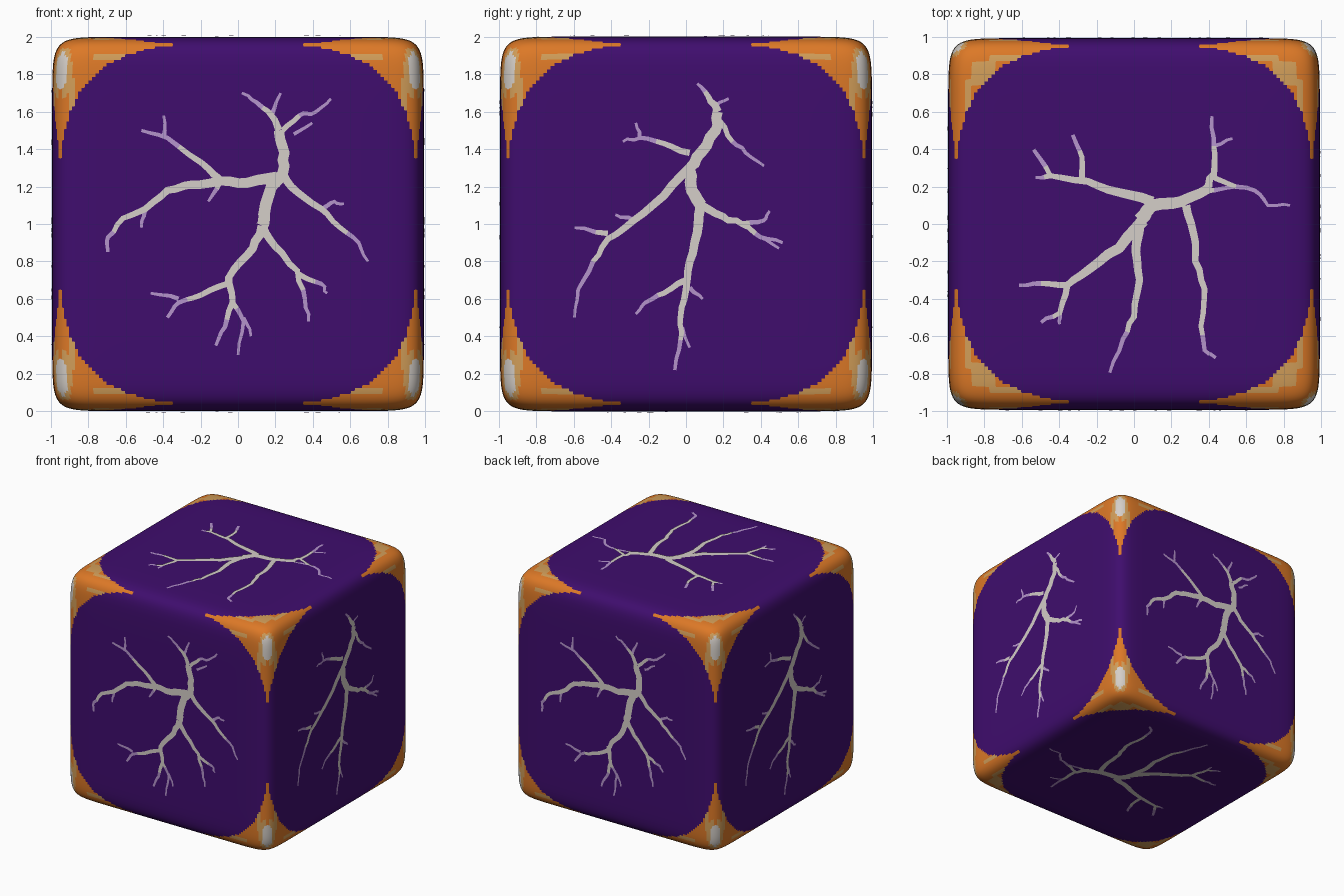
import bpy, bmesh, random
from mathutils import Vector

random.seed(4)
N = 16            # squareness of the rounded cube
GRID = 104        # cells along each cube face
SIZE = Vector((0.993, 0.993, 1.0))


def material(name, color):
    m = bpy.data.materials.new(name)
    m.diffuse_color = (*color, 1)
    return m


purple = material("deep purple", (0.050, 0.004, 0.155))
orange = material("orange", (0.72, 0.19, 0.02))
tan = material("tan", (0.64, 0.34, 0.10))
pale = material("pale grey", (0.66, 0.62, 0.58))
lilac = material("lilac", (0.46, 0.30, 0.60))

X, Y, Z = Vector((1, 0, 0)), Vector((0, 1, 0)), Vector((0, 0, 1))
# side name: (across, up, outward)
SIDES = {"front": (X, Z, -Y), "right": (Y, Z, X), "back": (-X, Z, Y),
         "left": (-Y, Z, -X), "top": (X, Y, Z), "bottom": (X, -Y, -Z)}


def to_world(p):
    return Vector(a * b for a, b in zip(p, SIZE)) + Z


def finish(name, bm, mats):
    me = bpy.data.meshes.new(name)
    bm.to_mesh(me)
    bm.free()
    for m in mats:
        me.materials.append(m)
    ob = bpy.data.objects.new(name, me)
    bpy.context.collection.objects.link(ob)
    return ob


def corner_color(a, b, side):
    """Panel, or painted corner: 0 purple, 1 orange, 2 tan, 3 pale."""
    if (a / 0.962) ** 3.4 + (b / 0.962) ** 3.4 < 1:
        return 0
    hi, lo = max(a, b), min(a, b)
    if side not in ("top", "bottom"):
        # worn oval on the upright edges next to each corner
        oval = ((a - 0.95) / 0.035) ** 2 + ((b - 0.83) / 0.10) ** 2
        if oval < 1:
            return 3
        if oval < 2.6 and a < 0.95:
            return 2
    elif lo > 0.935:
        return 3
    elif lo > 0.74 and hi < 0.87:
        return 2
    if 0.875 < hi < 0.91 and 0.52 < lo < 0.78:
        return 2
    return 1


# Rounded cube body: six grids pushed onto a rounded cube
bm = bmesh.new()
for side, (u, v, out) in SIDES.items():
    rows = []
    for j in range(GRID + 1):
        row = []
        for i in range(GRID + 1):
            s, t = 2 * i / GRID - 1, 2 * j / GRID - 1
            k = (abs(s) ** N + abs(t) ** N + 1) ** (-1 / N)
            row.append((bm.verts.new(to_world((u * s + v * t + out) * k)), s * k, t * k))
        rows.append(row)
    for j in range(GRID):
        for i in range(GRID):
            c = (rows[j][i], rows[j][i + 1], rows[j + 1][i + 1], rows[j + 1][i])
            f = bm.faces.new([q[0] for q in c])
            f.smooth = True
            f.material_index = corner_color(abs(sum(q[1] for q in c)) / 4,
                                            abs(sum(q[2] for q in c)) / 4, side)
bmesh.ops.remove_doubles(bm, verts=bm.verts, dist=0.0002)
finish("cube_body", bm, [purple, orange, tan, pale])

# Branch patterns: (start width, end width, path across one side)
bold_a = [
    (.055, .065, [(.22, .5), (.25, .38), (.24, .27), (.18, .2), (.14, .05), (.13, -.01)]),
    (.060, .018, [(.21, .25), (.05, .22), (-.1, .23), (-.25, .21), (-.38, .18), (-.5, .08),
                  (-.62, .03), (-.7, -.07), (-.7, -.15)]),
    (.040, .016, [(-.1, .24), (-.2, .33), (-.38, .46), (-.52, .5)]),
    (.050, .018, [(.13, -.01), (.08, -.13), (-.02, -.24), (-.06, -.32), (-.2, -.38),
                  (-.32, -.42), (-.38, -.5)]),
    (.045, .016, [(.13, -.01), (.2, -.12), (.32, -.25), (.36, -.4), (.38, -.52)]),
    (.045, .014, [(.24, .27), (.32, .17), (.45, .08), (.55, -.02), (.65, -.1), (.7, -.2)]),
    (.040, .016, [(-.05, -.28), (-.03, -.42), (-.07, -.55), (-.12, -.65)]),
]
twigs_a = [
    (.025, .014, [(-.4, .46), (-.4, .58)]), (.030, .014, [(-.1, .22), (-.16, .12)]),
    (.025, .014, [(-.5, .08), (-.52, -.02)]), (.025, .014, [(-.32, -.4), (-.47, -.37)]),
    (.028, .014, [(-.03, -.42), (.03, -.52), (0, -.7)]), (.02, .014, [(.03, -.5), (.07, -.6)]),
    (.030, .014, [(.33, -.27), (.45, -.32), (.48, -.37)]),
    (.025, .014, [(.45, .08), (.52, .12), (.57, .11)]),
    (.040, .014, [(.22, .5), (.18, .58), (.1, .65), (.02, .7)]),
    (.026, .014, [(.18, .58), (.23, .7)]), (.02, .014, [(.3, .48), (.4, .54)]),
    (.030, .014, [(.24, .5), (.33, .58), (.42, .6), (.5, .67)]),
]
bold_b = [
    (.055, .065, [(.17, .6), (.16, .5), (.08, .38), (.02, .3), (.03, .18), (.08, .1)]),
    (.055, .018, [(.08, .1), (.06, -.05), (.02, -.2), (0, -.35), (-.03, -.5), (-.03, -.62),
                  (-.06, -.78)]),
    (.050, .014, [(.02, .3), (-.12, .15), (-.28, .02), (-.42, -.08), (-.5, -.2),
                  (-.58, -.35), (-.6, -.5)]),
    (.045, .016, [(.08, .1), (.2, .04), (.3, 0), (.4, -.07), (.52, -.1)]),
]
twigs_b = [
    (.045, .014, [(.17, .6), (.12, .68), (.06, .75)]), (.02, .014, [(.16, .63), (.23, .67)]),
    (.030, .014, [(.18, .55), (.25, .44), (.32, .38), (.42, .31)]),
    (.035, .014, [(.02, .38), (-.12, .43), (-.25, .46), (-.34, .44)]),
    (.022, .014, [(-.25, .46), (-.27, .54)]), (.030, .014, [(-.42, -.05), (-.6, -.02)]),
    (.025, .014, [(-.28, .02), (-.38, .05)]), (.02, .014, [(.4, -.07), (.5, -.13)]),
    (.028, .014, [(.3, 0), (.42, .02), (.45, .07)]), (.02, .014, [(-.02, -.55), (.02, -.66)]),
    (.035, .014, [(0, -.3), (-.12, -.37), (-.22, -.42), (-.27, -.48)]),
    (.025, .014, [(.02, -.34), (.09, -.4)]),
]
bold_c = [
    (.050, .075, [(.4, .19), (.25, .12), (.1, .1), (.03, .02)]),
    (.055, .020, [(.1, .12), (-.08, .17), (-.25, .23), (-.45, .26), (-.54, .4)]),
    (.065, .018, [(.05, .02), (-.08, -.13), (-.25, -.25), (-.36, -.33), (-.4, -.48), (-.5, -.53)]),
    (.055, .016, [(.03, 0), (.01, -.15), (.03, -.3), (0, -.5), (-.06, -.62), (-.13, -.8)]),
    (.045, .018, [(.28, .1), (.32, -.05), (.33, -.2), (.38, -.35), (.36, -.55), (.38, -.68),
                  (.44, -.72)]),
    (.045, .018, [(.38, .18), (.43, .27), (.43, .42), (.42, .58)]),
]
twigs_c = [
    (.035, .020, [(-.28, .22), (-.28, .36), (-.33, .48)]), (.03, .014, [(-.45, .26), (-.53, .25)]),
    (.035, .018, [(-.36, -.33), (-.5, -.32), (-.62, -.33)]),
    (.025, .014, [(-.4, -.48), (-.4, -.54)]), (.022, .014, [(.43, .42), (.53, .46)]),
    (.030, .014, [(.42, .26), (.5, .22), (.65, .18), (.72, .1), (.84, .1)]),
    (.030, .016, [(.38, .18), (.55, .2)]),
]


def ribbon(bm, frame, w0, w1, path):
    """Thin tapering strip that follows the bulged side."""
    u, v, out = frame
    pts = [Vector(path[0])]
    for a, b in zip(path, path[1:]):
        for k in (1, 2, 3):
            p = Vector(a).lerp(Vector(b), k / 3)
            if k < 3:
                p += Vector((random.uniform(-.007, .007), random.uniform(-.007, .007)))
            pts.append(p)
    last, prev = len(pts) - 1, None
    for i, p in enumerate(pts):
        d = (pts[min(i + 1, last)] - pts[max(i - 1, 0)]).normalized()
        w = w0 + (w1 - w0) * i / last
        pair = []
        for s in (1, -1):
            q = p + Vector((d.y, -d.x)) * s * w / 2
            h = (1 - abs(q.x) ** N - abs(q.y) ** N) ** (1 / N)
            h += 0.006 if w > 0.024 else 0.004
            pair.append(bm.verts.new(to_world(u * q.x + v * q.y + out * h)))
        if prev:
            f = bm.faces.new((prev[0], pair[0], pair[1], prev[1]))
            f.material_index = 0 if w > 0.024 else 1
        prev = pair


# Branch inlays on all six sides, opposite sides share a pattern
A, B, C = bold_a + twigs_a, bold_b + twigs_b, bold_c + twigs_c
for side, tree in zip(SIDES, (A, B, A, B, C, C)):
    bm = bmesh.new()
    for w0, w1, path in tree:
        ribbon(bm, SIDES[side], w0, w1, path)
    finish(side + "_branches", bm, [pale, lilac])
